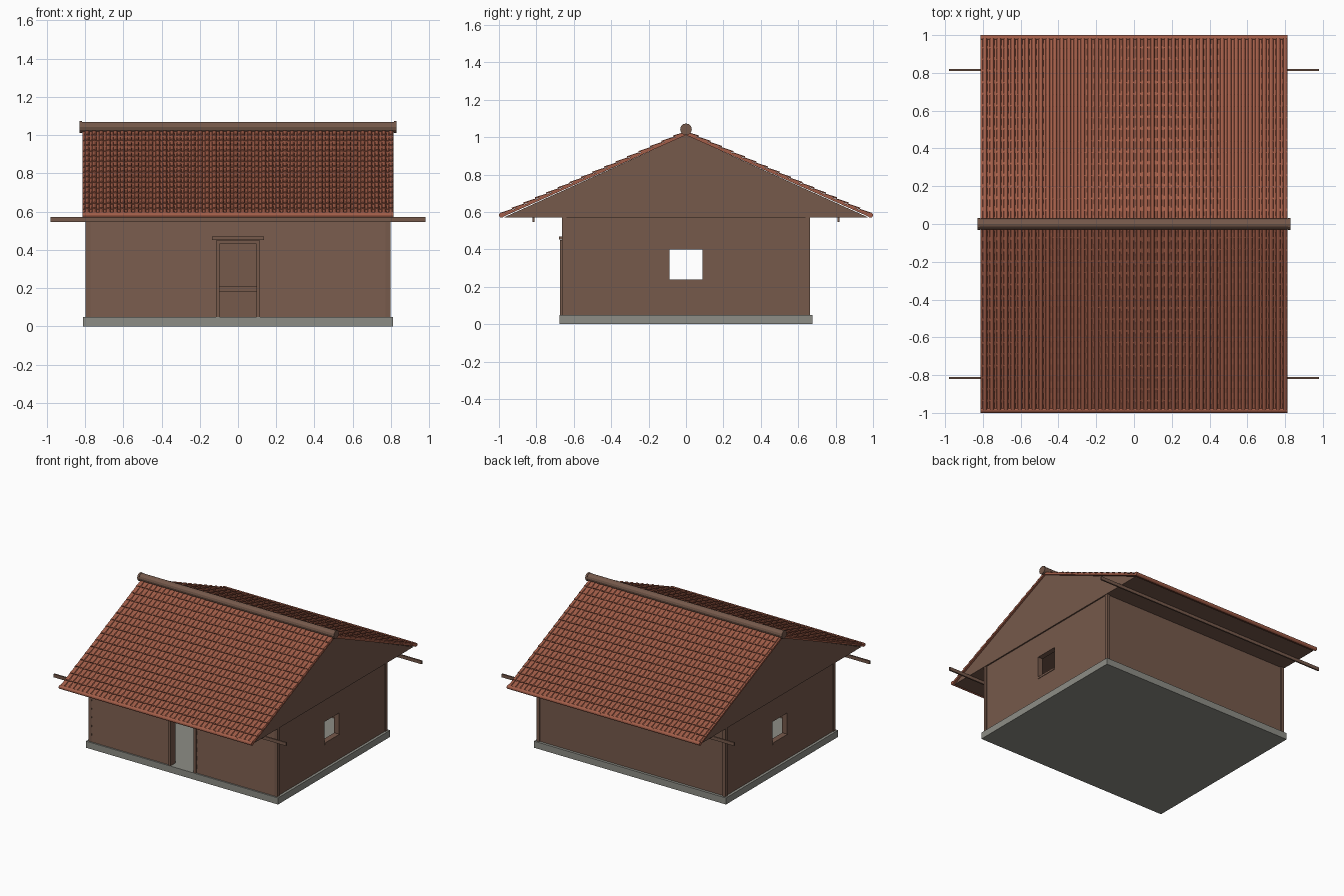
import bpy, bmesh, math
from mathutils import Matrix, Vector

if "Cube" in bpy.data.objects:
    bpy.data.objects.remove(bpy.data.objects["Cube"], do_unlink=True)


def material(name, rgb):
    m = bpy.data.materials.new(name)
    m.use_nodes = True
    m.diffuse_color = (*rgb, 1)
    m.node_tree.nodes["Principled BSDF"].inputs["Base Color"].default_value = (*rgb, 1)
    return m


WOOD = material("brown wood", (0.18, 0.1, 0.07))
STONE = material("grey stone", (0.27, 0.27, 0.24))
TILE = material("red clay tile", (0.36, 0.11, 0.065))


def finish(name, bm, mat):
    bmesh.ops.recalc_face_normals(bm, faces=bm.faces)
    me = bpy.data.meshes.new(name)
    bm.to_mesh(me)
    bm.free()
    me.materials.append(mat)
    ob = bpy.data.objects.new(name, me)
    bpy.context.collection.objects.link(ob)
    return ob


def box(name, x, y, z, mat):
    """Box from (low, high) ranges on each axis."""
    bm = bmesh.new()
    bmesh.ops.create_cube(bm, size=1)
    for v in bm.verts:
        v.co = [(a + b) / 2 + c * (b - a) for (a, b), c in zip((x, y, z), v.co)]
    return finish(name, bm, mat)


def prism(name, profile, x0, x1, mat):
    """Extrude a closed (y, z) profile along x."""
    bm = bmesh.new()
    face = bm.faces.new([bm.verts.new((x0, y, z)) for y, z in profile])
    new = bmesh.ops.extrude_face_region(bm, geom=[face])["geom"]
    bmesh.ops.translate(bm, vec=(x1 - x0, 0, 0),
                        verts=[g for g in new if isinstance(g, bmesh.types.BMVert)])
    return finish(name, bm, mat)


def rod(name, radius, half, y, z, mat, x=0, sides=12):
    """Round bar along x."""
    profile = [(y + radius * math.cos(math.tau * i / sides),
                z + radius * math.sin(math.tau * i / sides)) for i in range(sides)]
    return prism(name, profile, x - half, x + half, mat)


def cut(target, x, y, z):
    cutter = box("cutter", x, y, z, WOOD)
    mod = target.modifiers.new("cut", "BOOLEAN")
    mod.operation, mod.solver, mod.object = "DIFFERENCE", "EXACT", cutter
    bpy.context.view_layer.objects.active = target
    bpy.ops.object.modifier_apply(modifier=mod.name)
    bpy.data.objects.remove(cutter, do_unlink=True)


# Foundation and hollow walls with door and window openings
FLOOR, EAVE = 0.05, 0.57
box("foundation", (-0.81, 0.81), (-0.675, 0.675), (0, FLOOR), STONE)
walls = box("walls", (-0.79, 0.79), (-0.655, 0.655), (FLOOR, EAVE), WOOD)
cut(walls, (-0.75, 0.75), (-0.615, 0.615), (0, 0.7))
cut(walls, (-0.1, 0.1), (-0.8, -0.5), (0, 0.43))
cut(walls, (-1, 1), (-0.088, 0.088), (0.225, 0.4))

# Corner posts, window sills and eave beams
for sx in (-1, 1):
    side = "left" if sx > 0 else "right"
    for sy in (-1, 1):
        end = "front" if sy < 0 else "back"
        box(f"{end}_{side}_post", sorted((sx * 0.772, sx * 0.797)),
            sorted((sy * 0.64, sy * 0.664)), (FLOOR, EAVE), WOOD)
    box(f"{side}_window_sill", sorted((sx * 0.75, sx * 0.794)),
        (-0.088, 0.088), (0.225, 0.24), WOOD)
for sy, end in ((-1, "front"), (1, "back")):
    box(f"{end}_eave_beam", (-0.98, 0.98), sorted((sy * 0.81, sy * 0.821)),
        (0.547, 0.572), WOOD)

# Lapped boards on the front wall
BOARDS = 8
step = (EAVE - FLOOR) / BOARDS
for i in range(BOARDS):
    z = FLOOR + i * step
    wedge = [(-0.65, z), (-0.664, z), (-0.657, z + step), (-0.65, z + step)]
    if z + step / 2 < 0.43:
        prism("front_board_right", wedge, -0.775, -0.11, WOOD)
        prism("front_board_left", wedge, 0.11, 0.775, WOOD)
    else:
        prism("front_board_top", wedge, -0.775, 0.775, WOOD)

# Door frame and indoor bench
for sx in (-1, 1):
    box("door_jamb", sorted((sx * 0.098, sx * 0.115)), (-0.673, -0.61), (FLOOR, 0.45), WOOD)
box("door_lintel", (-0.098, 0.098), (-0.673, -0.61), (0.43, 0.45), WOOD)
box("door_head_cap", (-0.135, 0.135), (-0.678, -0.645), (0.452, 0.47), WOOD)
box("bench_seat", (-0.3, 0.3), (0.48, 0.61), (0.18, 0.21), WOOD)
box("bench_base", (-0.3, 0.3), (0.52, 0.61), (FLOOR, 0.18), WOOD)

# Gabled roof body
RUN, LOW, HIGH = 0.985, 0.575, 1.015
prism("roof_body", [(-0.975, EAVE), (0.975, EAVE), (0, 1.012)], -0.8, 0.8, WOOD)

# Tiled slopes: stepped courses of round-backed tiles over a thin deck
COLS, ROWS, HALF = 44, 16, 0.813
SHAPE = [(0, 0), (0.3, 0), (0.4, 0.7), (0.65, 1), (0.9, 0.7)]


def tiled_slope(name, sy):
    along = Vector((0, -sy * RUN, HIGH - LOW))
    normal = Vector((0, sy * (HIGH - LOW), RUN)).normalized()
    start = Vector((0, sy * RUN, LOW))
    width = 2 * HALF / COLS
    line = [(-HALF + (c + t) * width, h * 0.009) for c in range(COLS) for t, h in SHAPE]
    line.append((HALF, 0))
    bm = bmesh.new()
    for r in range(ROWS):
        # lip, raised lower edge, then upper edge tucked under the next course
        rings = []
        for t, lift, bump in ((r, 0.005, 0), (r, 0.013, 1), (r + 1, 0.006, 1)):
            rings.append([bm.verts.new(start + along * (t / ROWS)
                                       + normal * (lift + h * bump) + Vector((x, 0, 0)))
                          for x, h in line])
        for a, b in zip(rings, rings[1:]):
            for i in range(len(line) - 1):
                quad = [a[i], a[i + 1], b[i + 1], b[i]]
                bm.faces.new(quad if sy < 0 else quad[::-1])
    me = bpy.data.meshes.new(name)
    bm.to_mesh(me)
    bm.free()
    me.materials.append(TILE)
    bpy.context.collection.objects.link(bpy.data.objects.new(name, me))


for sy, end in ((-1, "front"), (1, "back")):
    tiled_slope(f"{end}_roof_tiles", sy)
    deck = [(sy * RUN, LOW - 0.004), (sy * RUN, LOW + 0.01), (0, HIGH + 0.012), (0, HIGH - 0.004)]
    prism(f"{end}_roof_deck", deck, -HALF, HALF, TILE)
    rod(f"{end}_eave_roll", 0.014, HALF, sy * (RUN + 0.001), LOW + 0.008, TILE)

# Ridge log with end collars
rod("ridge_log", 0.028, 0.825, 0, 1.042, WOOD)
for sx in (-1, 1):
    rod("ridge_collar", 0.031, 0.007, 0, 1.042, WOOD, x=sx * 0.822)
